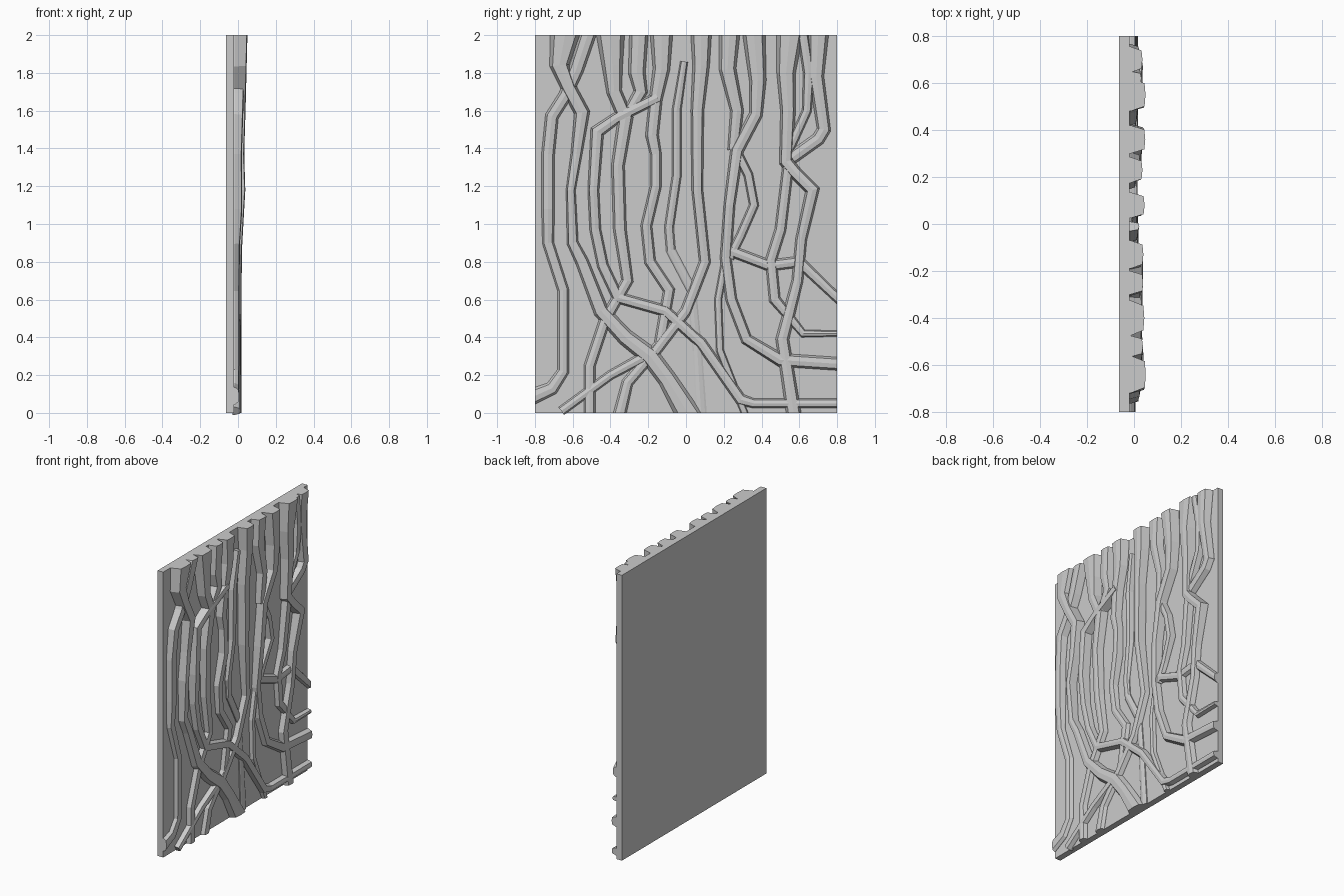
import bpy, bmesh
from mathutils import Vector

if "Cube" in bpy.data.objects:
    bpy.data.objects.remove(bpy.data.objects["Cube"])

BACK, FACE = -0.063, -0.02   # panel back and front planes (x)


def make_object(name, bm):
    bmesh.ops.recalc_face_normals(bm, faces=bm.faces)
    mesh = bpy.data.meshes.new(name)
    bm.to_mesh(mesh)
    bm.free()
    ob = bpy.data.objects.new(name, mesh)
    bpy.context.collection.objects.link(ob)
    return ob


def relief(z):
    # crest depth by height: proud at the top, shallow near the ground
    keys = [(0, .012), (.8, .014), (.95, .018), (1.15, .034), (1.35, .026), (1.6, .034), (2, .044)]
    for (a, p), (b, q) in zip(keys, keys[1:]):
        if z <= b:
            return p + (q - p) * (z - a) / (b - a)
    return keys[-1][1]


def root(name, pts, lift=0.0):
    """Faceted ridge along (y, z, width) points given in hundredths."""
    P = [Vector((y, z)) / 100 for y, z, w in pts]
    W = [w / 100 for y, z, w in pts]
    bm = bmesh.new()
    rings = []
    for i, p in enumerate(P):
        a = (p - P[i - 1]).normalized() if i else None
        b = (P[i + 1] - p).normalized() if i < len(P) - 1 else None
        t = ((a or b) + (b or a)).normalized()
        n = Vector((-t.y, t.x))
        half = W[i] / 2 / max(0.7, n.dot(Vector((-(b or a).y, (b or a).x))))
        # cut square where the ridge meets the panel border
        if p.y < .001 or p.y > 1.999:
            n = Vector((1 if n.x > 0 else -1, 0))
        elif abs(p.x) > .799:
            n = Vector((0, 1 if n.y > 0 else -1))
        top = relief(p.y) + lift
        section = [(-1, FACE - .01), (-1, FACE + .005), (-.7, top - .004), (0, top),
                   (.7, top - .004), (1, FACE + .005), (1, FACE - .01)]
        rings.append([bm.verts.new((x, p.x + n.x * half * s, p.y + n.y * half * s))
                      for s, x in section])
    for r, q in zip(rings, rings[1:]):
        for k in range(7):
            j = (k + 1) % 7
            bm.faces.new((r[k], r[j], q[j], q[k]))
    bm.faces.new(rings[0])
    bm.faces.new(rings[-1])
    return make_object(name, bm)


# Backing slab
bm = bmesh.new()
bmesh.ops.create_cube(bm, size=1)
for v in bm.verts:
    v.co = ((BACK + FACE) / 2 + v.co.x * (FACE - BACK), v.co.y * 1.6, 1 + v.co.z * 2)
make_object("panel", bm)

# Left group, crossing each other near the top
root("root_left_outer", [(-52, 200, 9), (-58, 182, 8), (-64, 168, 7), (-71, 157, 7), (-73, 137, 7),
     (-73, 108, 7), (-73, 90, 6), (-65, 65, 6), (-65, 22, 6), (-71, 13, 7), (-80, 9, 9)], -.006)
root("root_left_main", [(-64, 200, 16), (-67, 184, 10), (-62, 172, 8), (-55, 159, 8), (-58, 137, 6),
     (-61, 118, 5), (-60, 90, 6), (-55, 80, 7), (-45, 54, 8), (-32, 40, 9), (-19, 30, 10),
     (-10, 18, 10), (1, 0, 15)], .006)
root("root_left_third", [(-15, 167, 6), (-29, 160, 6), (-37, 156, 6), (-47, 149, 7), (-49, 118, 6),
     (-48, 97, 6), (-44, 78, 6), (-36, 61, 6), (-11, 54, 6), (8, 37, 6), (29, 7, 6), (36, 5, 5),
     (80, 5, 5)], .003)
root("root_left_fourth", [(-40, 200, 15), (-39, 184, 11), (-38, 170, 8), (-32, 156, 8), (-36, 131, 7),
     (-35, 97, 7), (-31, 70, 6), (-43, 49, 6), (-51, 25, 6), (-51, 0, 6)])
root("root_left_branch", [(-25, 200, 10), (-26, 180, 9), (-24, 170, 7), (-31, 158, 6)], -.005)

# Middle group
root("root_mid_fifth", [(-13, 200, 12), (-13, 182, 9), (-16, 166, 7), (-18, 147, 7), (-16, 137, 6),
     (-16, 120, 6), (-21, 99, 6), (-19, 80, 6), (-9, 65, 6), (-14, 36, 6), (-31, 16, 6), (-35, 0, 7)],
     -.004)
root("root_mid_faint", [(-1, 186, 4), (-5, 160, 5), (-5, 125, 5), (-9, 98, 5), (-8, 86, 5), (3, 65, 5),
     (6, 33, 5), (8, 0, 6)], -.02).location.x = .002
root("root_mid_long", [(8, 200, 11), (8, 184, 9), (6, 160, 7), (6, 118, 6), (10, 80, 6), (0, 54, 6),
     (-16, 33, 6), (-40, 20, 5), (-66, 1, 5)], .001)
root("root_mid_thin", [(23, 200, 11), (22, 182, 9), (27, 160, 7), (25, 139, 6)], -.008)
root("root_mid_lower", [(21, 82, 4), (17, 60, 4), (18, 33, 4), (27, 10, 4), (31, 0, 4)], -.006)

# Right group
root("root_right_main", [(36, 200, 12), (38, 176, 9), (37, 158, 7), (27, 139, 7), (23, 110, 6),
     (21, 82, 6), (24, 60, 6), (32, 39, 6), (50, 28, 7), (80, 26, 7)], .004)
root("root_right_loop", [(26, 140, 5), (33, 126, 5), (36, 110, 5), (29, 94, 5), (23, 82, 5)], -.008)
root("root_right_cross", [(23, 86, 6), (44, 78, 6), (60, 80, 6), (80, 61, 7)], -.006)
root("root_right_thick", [(55, 200, 14), (53, 180, 10), (54, 160, 8), (53, 133, 7), (58, 127, 7),
     (67, 118, 7), (61, 92, 6), (59, 70, 6), (51, 39, 7), (57, 0, 8)], .005)
root("root_right_outer", [(70, 200, 11), (69, 178, 8), (73, 150, 7), (70, 145, 7), (56, 135, 7)], -.008)
root("root_right_inner", [(62, 200, 6), (65, 180, 6), (64, 160, 5), (54, 138, 5)], -.012)
root("root_right_low", [(54, 130, 6), (50, 97, 6), (45, 81, 6), (47, 60, 6), (62, 42, 4),
     (80, 42, 3)], -.002)
